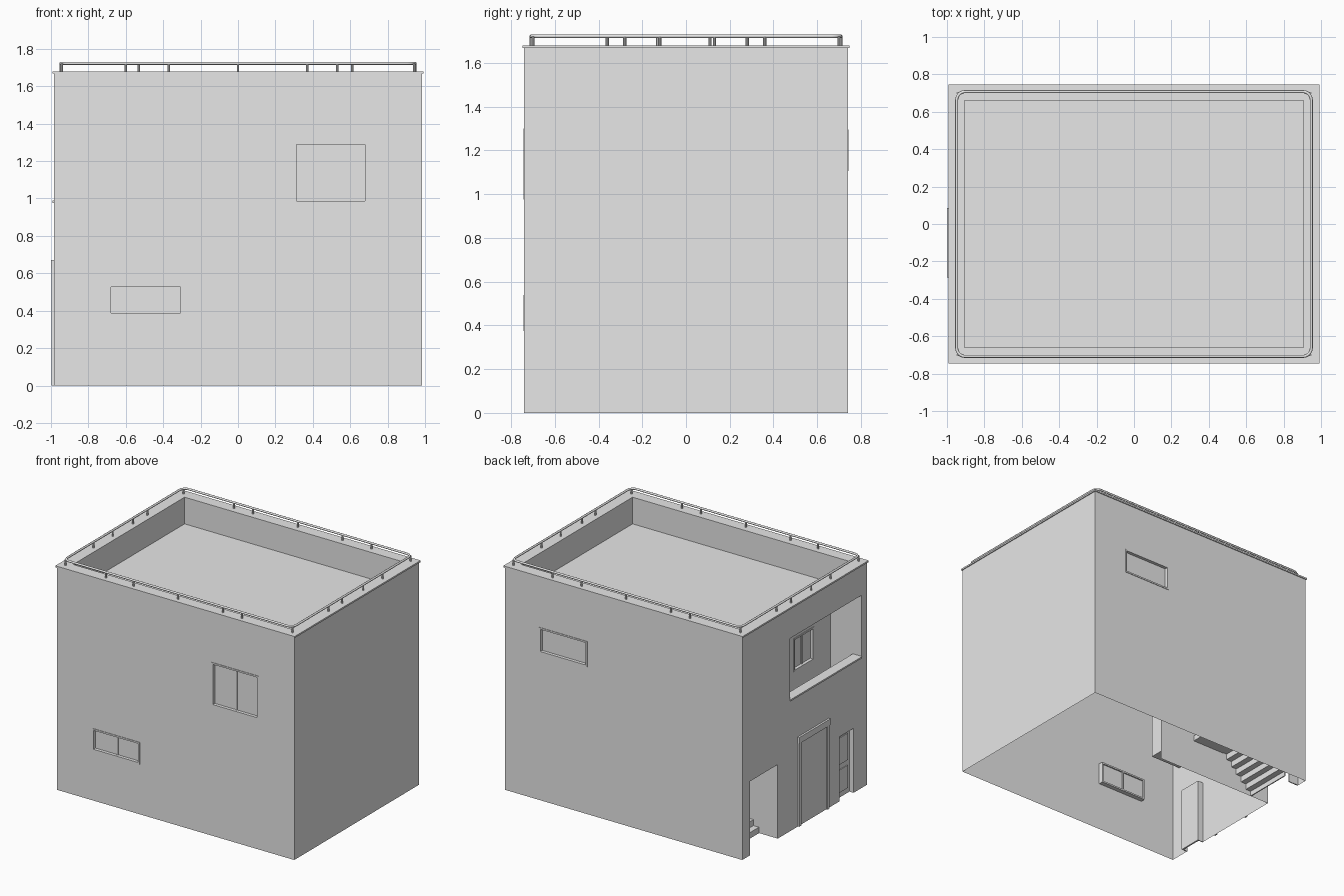
import bpy, bmesh, math
from mathutils import Vector

cube = bpy.data.objects.get("Cube")
if cube:
    bpy.data.objects.remove(cube, do_unlink=True)

grey = bpy.data.materials.new("plain grey")
grey.use_nodes = True
grey.diffuse_color = (0.8, 0.8, 0.8, 1)
grey.node_tree.nodes["Principled BSDF"].inputs["Base Color"].default_value = (0.8, 0.8, 0.8, 1)

W, D, H = 0.985, 0.74, 1.675      # half width, half depth, wall height
FLOOR = 1.48                      # roof terrace level


def finish(name, bm):
    mesh = bpy.data.meshes.new(name)
    bm.to_mesh(mesh)
    bm.free()
    mesh.materials.append(grey)
    ob = bpy.data.objects.new(name, mesh)
    bpy.context.collection.objects.link(ob)
    return ob


def place(axis, pos, u, v):
    p = [u, v]
    p.insert(axis, pos)
    return Vector(p)


def panel(name, axis, pos, u, v, holes=(), flip=False):
    """Flat wall across one axis, with rectangular holes (u0, u1, v0, v1)."""
    us = sorted({*u, *(k for h in holes for k in h[:2])})
    vs = sorted({*v, *(k for h in holes for k in h[2:])})
    bm = bmesh.new()
    for a, b in zip(us, us[1:]):
        for c, d in zip(vs, vs[1:]):
            m, n = (a + b) / 2, (c + d) / 2
            if any(h[0] < m < h[1] and h[2] < n < h[3] for h in holes):
                continue
            corners = [(a, c), (b, c), (b, d), (a, d)]
            if flip:
                corners.reverse()
            bm.faces.new([bm.verts.new(place(axis, pos, *k)) for k in corners])
    bmesh.ops.remove_doubles(bm, verts=bm.verts, dist=1e-5)
    return finish(name, bm)


def add_box(bm, x, y, z):
    verts = bmesh.ops.create_cube(bm, size=1)["verts"]
    for p in verts:
        p.co = [r[0] + (c + 0.5) * (r[1] - r[0]) for c, r in zip(p.co, (x, y, z))]


def boxes(name, *parts):
    bm = bmesh.new()
    for part in parts:
        add_box(bm, *part)
    return finish(name, bm)


def window(name, axis, pos, inward, hole, mullion=True):
    """Frame, sill and recessed pane filling a hole in a wall."""
    a, b, c, d = hole
    t = 0.012

    def part(u, v, near, far):
        r = [u, v]
        r.insert(axis, sorted((pos + inward * near, pos + inward * far)))
        return r

    out, deep = -0.004, 0.035
    parts = [part((a, a + t), (c, d), out, deep), part((b - t, b), (c, d), out, deep),
             part((a + t, b - t), (d - t, d), out, deep),
             part((a + t, b - t), (c, c + t), out, deep),
             part((a + t, b - t), (c + t, d - t), 0.02, 0.025)]
    if mullion:
        m = (a + b) / 2
        parts.append(part((m - 0.005, m + 0.005), (c + t, d - t), 0.013, deep))
    boxes(name, *parts)


# Openings
front_upper = (0.30, 0.69, 0.975, 1.30)
front_lower = (-0.69, -0.295, 0.375, 0.54)
back_upper = (0.30, 0.70, 1.105, 1.295)
balcony = (-0.67, 0.175, 0.985, 1.445)
stair_door = (0.32, 0.65, 0, 0.555)
small_door = (-0.585, -0.405, 0.0, 0.49)
balcony_window = (-0.47, -0.23, 0.97, 1.22)

# Outer walls
panel("front_wall", 1, -D, (-W, W), (0, H), [front_upper, front_lower])
panel("back_wall", 1, D, (-W, W), (0, H), [back_upper], True)
panel("left_wall", 0, W, (-D, D), (0, H))
panel("right_wall", 0, -W, (-D, D), (0, H), [balcony, stair_door, small_door], True)

# Windows
window("front_upper_window", 1, -D, 1, front_upper)
window("front_lower_window", 1, -D, 1, front_lower)
window("back_window", 1, D, -1, back_upper, False)

# Roof terrace: floor, parapet lining and coping
IX, IY = 0.905, 0.66
panel("roof_floor", 2, FLOOR, (-W, W), (-D, D))
panel("parapet_front", 1, -IY, (-IX, IX), (FLOOR, H), flip=True)
panel("parapet_back", 1, IY, (-IX, IX), (FLOOR, H))
panel("parapet_left", 0, IX, (-IY, IY), (FLOOR, H), flip=True)
panel("parapet_right", 0, -IX, (-IY, IY), (FLOOR, H))
coping = panel("coping", 2, 1.68, (-0.992, 0.992), (-0.747, 0.747), [(-IX, IX, -IY, IY)])
solid = coping.modifiers.new("thickness", "SOLIDIFY")
solid.thickness = 0.012
solid.offset = -1

# Handrail with rounded corners
RX, RY, R = 0.948, 0.708, 0.045
points = []
for k, (sx, sy) in enumerate([(1, 1), (-1, 1), (-1, -1), (1, -1)]):
    for s in range(6):
        a = math.pi / 2 * (k + s / 5)
        points.append((sx * (RX - R) + R * math.cos(a), sy * (RY - R) + R * math.sin(a), 1.722, 1))
curve = bpy.data.curves.new("handrail", "CURVE")
curve.dimensions = "3D"
curve.bevel_depth = 0.008
curve.bevel_resolution = 2
spline = curve.splines.new("POLY")
spline.points.add(len(points) - 1)
for p, co in zip(spline.points, points):
    p.co = co
spline.use_cyclic_u = True
curve.materials.append(grey)
bpy.context.collection.objects.link(bpy.data.objects.new("handrail", curve))

# Handrail posts
spots = [(sx * 0.942, sy * 0.7) for sx in (-1, 1) for sy in (-1, 1)]
spots += [(x, -RY) for x in (-0.6, -0.37, 0, 0.37, 0.53)]
spots += [(x, RY) for x in (-0.53, -0.37, 0, 0.37, 0.61)]
spots += [(RX, y) for y in (-0.28, -0.12, 0.13, 0.36)]
spots += [(-RX, y) for y in (-0.36, -0.13, 0.11, 0.28)]
bm = bmesh.new()
for x, y in spots:
    made = bmesh.ops.create_cone(bm, cap_ends=True, segments=10, radius1=0.007,
                                 radius2=0.007, depth=0.045)["verts"]
    bmesh.ops.translate(bm, verts=made, vec=(x, y, 1.698))
finish("handrail_posts", bm)

# Balcony recess and sill
BX, BZ = -0.73, 0.73
y0, y1, z0, z1 = balcony
panel("balcony_back", 0, BX, (y0, y1), (BZ, z1), [balcony_window], True)
panel("balcony_end_front", 1, y0, (-W, BX), (BZ, z1), flip=True)
panel("balcony_end_back", 1, y1, (-W, BX), (BZ, z1))
panel("balcony_floor", 2, BZ, (-W, BX), (y0, y1))
panel("balcony_ceiling", 2, z1, (-W, BX), (y0, y1), flip=True)
panel("balcony_parapet", 0, -0.92, (y0, y1), (BZ, z0))
boxes("balcony_sill", ((-0.992, -0.915), (y0, y1), (z0 - 0.008, z0 + 0.004)))
window("balcony_window", 0, BX, 1, balcony_window)

# Wide door surround with projecting lintel
boxes("door_surround",
      ((-0.996, -W), (0.055, 0.08), (0, 0.63)),
      ((-0.996, -W), (-0.28, -0.255), (0, 0.63)),
      ((-1.0, -W), (-0.285, 0.085), (0.625, 0.672)))

# Small recessed door with two panels and a knob
d0, d1, _, top = small_door
DX = -W + 0.035
boxes("small_door",
      ((DX, DX + 0.012), (d0, d1), (0, top)),
      ((-W, DX), (d0, d0 + 0.006), (0, top)),
      ((-W, DX), (d1 - 0.006, d1), (0, top)),
      ((-W, DX), (d0, d1), (top - 0.006, top)),
      ((DX - 0.006, DX), (d0 + 0.03, d1 - 0.03), (0.04, 0.21)),
      ((DX - 0.006, DX), (d0 + 0.03, d1 - 0.03), (0.25, 0.45)),
      ((DX - 0.015, DX), (d1 - 0.024, d1 - 0.012), (0.22, 0.235)))

# Stairwell: partition, jamb, stepped flight and landing
panel("stair_partition", 1, 0.32, (-W, 0.015), (0, FLOOR), flip=True)
boxes("stair_jamb", ((-W, -0.9), (0.65, 0.658), (0, 0.555)))
steps, x0, x1, rise = 6, -0.83, -0.56, 0.27
run = (x1 - x0) / steps
flight = []
for i in range(steps):
    x, z = x0 + i * run, i * rise / steps
    flight.append(((x, x + 0.008), (0.322, 0.7), (z, z + rise / steps)))
    flight.append(((x, x + run + 0.008), (0.322, 0.7), (z + rise / steps - 0.008, z + rise / steps)))
flight.append(((x1, -0.29), (0.322, 0.735), (0.258, 0.30)))
boxes("stairs", *flight)
